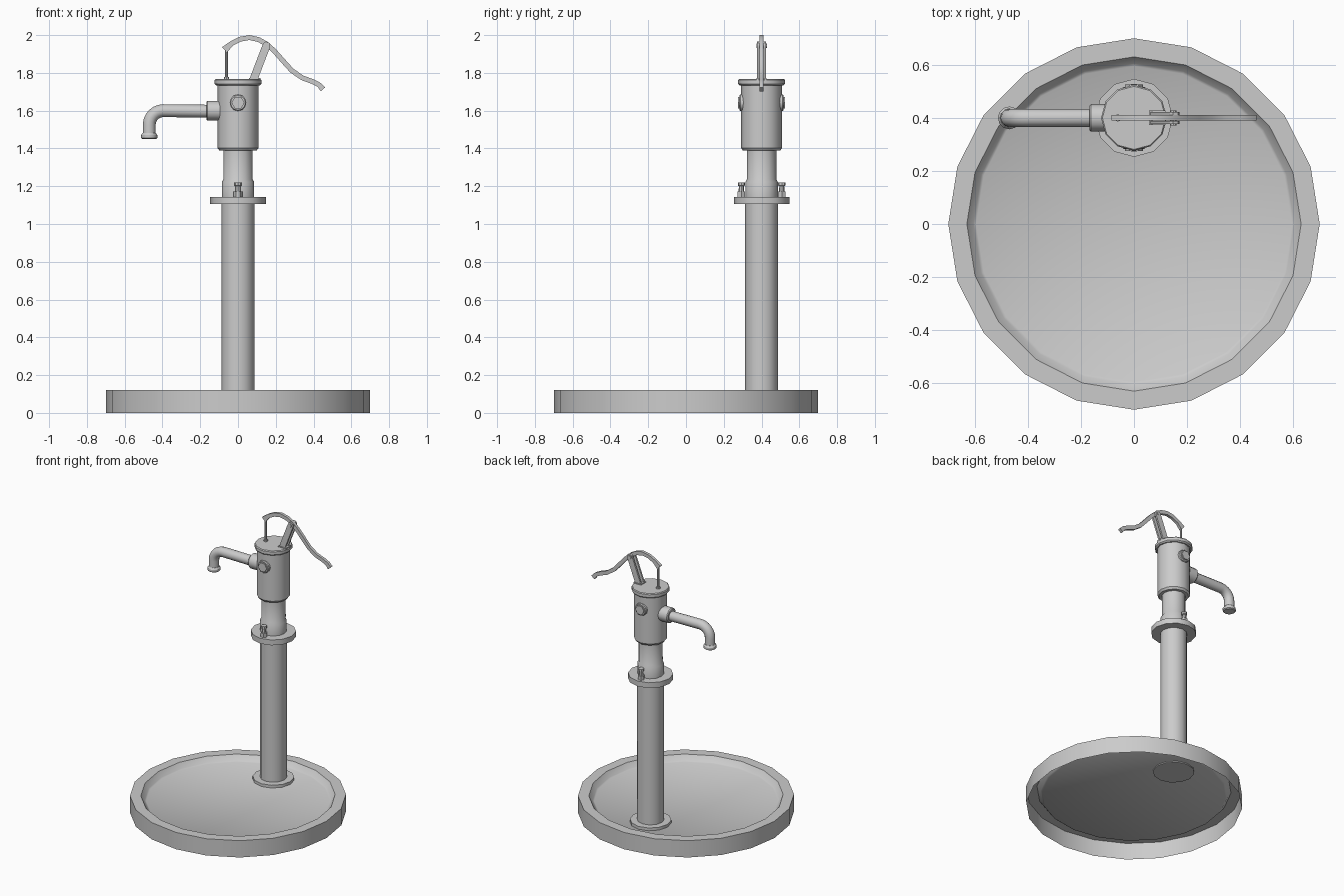
import bpy, bmesh, math
from mathutils import Matrix, Vector

cube = bpy.data.objects.get("Cube")
if cube:
    bpy.data.objects.remove(cube)

iron = bpy.data.materials.new("grey_iron")
iron.use_nodes = True
GREY = (0.6, 0.6, 0.6, 1)
iron.diffuse_color = GREY
iron.node_tree.nodes["Principled BSDF"].inputs["Base Color"].default_value = GREY

PUMP_Y = 0.4


def finish(name, bm):
    """Turn a bmesh into a shaded object."""
    mesh = bpy.data.meshes.new(name)
    bm.to_mesh(mesh)
    bm.free()
    mesh.materials.append(iron)
    obj = bpy.data.objects.new(name, mesh)
    bpy.context.collection.objects.link(obj)
    bpy.ops.object.select_all(action='DESELECT')
    obj.select_set(True)
    bpy.context.view_layer.objects.active = obj
    bpy.ops.object.shade_smooth_by_angle(angle=math.radians(32))
    return obj


def lathe(name, profile, sides=12, at=(0, PUMP_Y, 0), axis=(0, 0, 1)):
    """Spin (radius, height) points, listed from the bottom up, round an axis."""
    bm = bmesh.new()
    rings = []
    for r, h in profile:
        if r == 0:
            rings.append([bm.verts.new((0, 0, h))] * sides)
        else:
            angles = [math.tau * i / sides for i in range(sides)]
            rings.append([bm.verts.new((r * math.cos(a), r * math.sin(a), h)) for a in angles])
    for low, high in zip(rings, rings[1:]):
        for i in range(sides):
            j = (i + 1) % sides
            corners = [low[i], low[j], high[j], high[i]]
            bm.faces.new(list(dict.fromkeys(corners)))
    turn = Vector((0, 0, 1)).rotation_difference(Vector(axis)).to_matrix().to_4x4()
    bm.transform(Matrix.Translation(at) @ turn)
    return finish(name, bm)


def solid(name, profile, **options):
    """Lathe with closed ends."""
    ends = [(0, profile[0][1])], [(0, profile[-1][1])]
    return lathe(name, ends[0] + profile + ends[1], **options)


def sweep(name, path, section, scales=None, y=PUMP_Y):
    """Carry a cross-section along a path in the xz plane."""
    bm = bmesh.new()
    pts = [Vector((x, 0, z)) for x, z in path]
    rings = []
    for i, p in enumerate(pts):
        t = (pts[min(i + 1, len(pts) - 1)] - pts[max(i - 1, 0)]).normalized()
        n = Vector((-t.z, 0, t.x))
        s = scales[i] if scales else 1
        rings.append([bm.verts.new(p + n * u * s + Vector((0, y + v, 0))) for u, v in section])
    count = len(section)
    for a, b in zip(rings, rings[1:]):
        for i in range(count):
            j = (i + 1) % count
            bm.faces.new((a[i], a[j], b[j], b[i]))
    bm.faces.new(rings[0])
    bm.faces.new(rings[-1])
    bmesh.ops.recalc_face_normals(bm, faces=bm.faces)
    return finish(name, bm)


def rect(u, v):
    return [(-u, -v), (u, -v), (u, v), (-u, v)]


# Basin: a shell that is open underneath
lathe("basin", [(0.7, 0), (0.7, 0.12), (0.63, 0.12), (0.605, 0.086),
                (0.595, 0.08), (0, 0.08)], sides=20, at=(0, 0, 0))

# Standing pipe and flanges
solid("base_flange", [(0.135, 0.073), (0.135, 0.1)])
solid("standpipe", [(0.088, 0.09), (0.088, 1.12)])
solid("upper_flange", [(0.147, 1.106), (0.147, 1.144)])

# Neck with its thicker sleeve
solid("neck", [(0.086, 1.14), (0.086, 1.222), (0.078, 1.236), (0.078, 1.4)])

# Pump cylinder and cap
solid("pump_body", [(0.098, 1.388), (0.108, 1.402), (0.108, 1.745)])
solid("pump_cap", [(0.116, 1.734), (0.124, 1.742), (0.124, 1.762), (0.119, 1.768)])

# Flange bolts and side plugs, front and back
for side, label in ((-1, "front"), (1, "back")):
    spot = (0, PUMP_Y + side * 0.107, 0)
    solid(label + "_bolt_nut", [(0.023, 1.14), (0.023, 1.172)], sides=6, at=spot)
    solid(label + "_bolt_shaft", [(0.015, 1.165), (0.013, 1.2), (0.019, 1.203), (0.019, 1.22)],
          sides=8, at=spot)
    centre, out = (0, PUMP_Y, 1.642), (0, side, 0)
    solid(label + "_plug_rim", [(0.044, 0.085), (0.044, 0.112), (0.039, 0.117)],
          at=centre, axis=out)
    solid(label + "_plug_head", [(0.034, 0.11), (0.034, 0.125)], sides=6, at=centre, axis=out)

# Spout: collar, bent pipe and lip
solid("spout_collar", [(0.052, 0.09), (0.052, 0.162), (0.046, 0.168)],
      at=(0, PUMP_Y, 1.6), axis=(-1, 0, 0))
BEND = 0.075
bend = [(-0.395 - BEND * math.sin(a), 1.525 + BEND * math.cos(a))
        for a in (math.pi / 2 * i / 6 for i in range(7))]
ring = [(0.034 * math.cos(math.tau * i / 12), 0.034 * math.sin(math.tau * i / 12))
        for i in range(12)]
sweep("spout_pipe", [(-0.15, 1.597)] + bend + [(-0.47, 1.465)], ring)
solid("spout_lip", [(0.037, 1.45), (0.043, 1.455), (0.043, 1.47), (0.035, 1.482)],
      at=(-0.47, PUMP_Y, 0))

# Lever handle
lever = [(-0.071, 1.922), (-0.035, 1.955), (0.01, 1.978), (0.06, 1.987), (0.11, 1.976),
         (0.15, 1.953), (0.19, 1.918), (0.24, 1.862), (0.285, 1.812), (0.34, 1.774),
         (0.4, 1.752), (0.43, 1.736), (0.45, 1.713)]
sweep("lever", lever, rect(0.013, 0.01), [1.5] + [1] * 11 + [1.2])

# Piston rod and its gland
solid("piston_rod", [(0.007, 1.76), (0.007, 1.925)], sides=8, at=(-0.061, PUMP_Y, 0))
solid("rod_gland", [(0.014, 1.76), (0.014, 1.778)], sides=8, at=(-0.061, PUMP_Y, 0))

# Fork that carries the lever, with its foot and pivot pin
for side, label in ((-1, "front"), (1, "back")):
    sweep(label + "_fork_plate", [(0.078, 1.755), (0.147, 1.935), (0.153, 1.952), (0.157, 1.962)],
          rect(0.021, 0.006), [1, 1, 0.9, 0.5], y=PUMP_Y + side * 0.017)
sweep("fork_foot", [(0.057, 1.768), (0.118, 1.768)], rect(0.006, 0.027))
solid("pivot_pin", [(0.012, -0.028), (0.012, 0.028)], sides=8,
      at=(0.148, PUMP_Y, 1.943), axis=(0, 1, 0))
